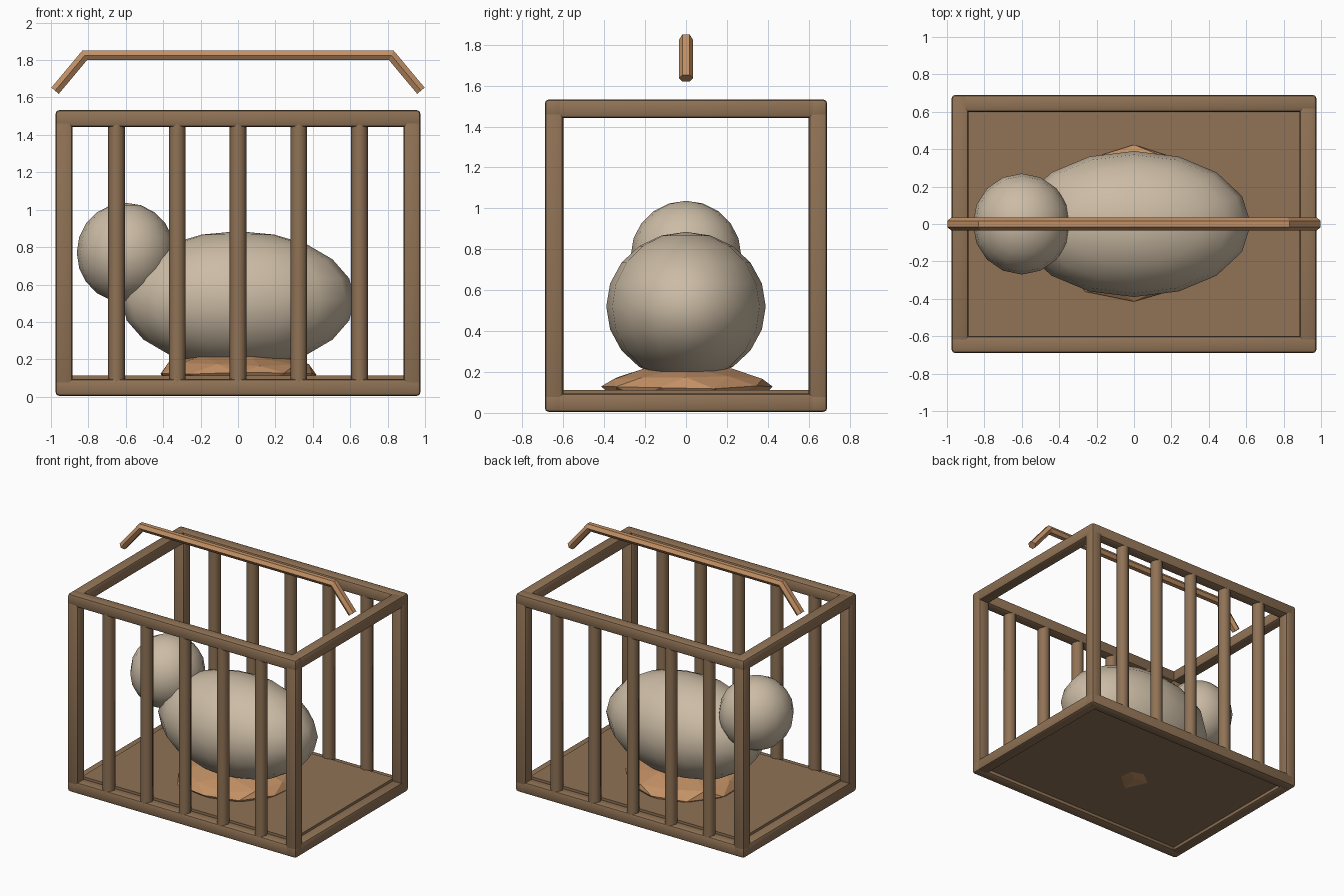
import bpy, bmesh, math, random
from mathutils import Vector

if "Cube" in bpy.data.objects:
    bpy.data.objects.remove(bpy.data.objects["Cube"])

random.seed(4)


def material(name, rgb):
    m = bpy.data.materials.new(name)
    m.diffuse_color = (*rgb, 1)
    m.use_nodes = True
    m.node_tree.nodes["Principled BSDF"].inputs["Base Color"].default_value = m.diffuse_color
    return m


WOOD = material("dark wood", (0.28, 0.17, 0.092))
STRAW = material("straw tan", (0.54, 0.28, 0.13))
FLEECE = material("cream", (0.60, 0.50, 0.375))


def finish(bm, name, mat, smooth=None):
    bmesh.ops.recalc_face_normals(bm, faces=bm.faces)
    mesh = bpy.data.meshes.new(name)
    bm.to_mesh(mesh)
    bm.free()
    ob = bpy.data.objects.new(name, mesh)
    bpy.context.collection.objects.link(ob)
    mesh.materials.append(mat)
    if smooth:
        bpy.ops.object.select_all(action='DESELECT')
        ob.select_set(True)
        bpy.context.view_layer.objects.active = ob
        bpy.ops.object.shade_smooth_by_angle(angle=math.radians(smooth))
    return ob


def box(name, loc, size, bevel=0.0):
    bm = bmesh.new()
    bmesh.ops.create_cube(bm, size=1)
    for v in bm.verts:
        v.co = Vector([v.co[i] * size[i] + loc[i] for i in range(3)])
    if bevel:
        bmesh.ops.bevel(bm, geom=bm.edges[:], offset=bevel, segments=2,
                        profile=0.5, affect='EDGES')
    return finish(bm, name, WOOD, 40 if bevel else None)


def ellipsoid(name, loc, radii):
    bm = bmesh.new()
    bmesh.ops.create_uvsphere(bm, u_segments=16, v_segments=10, radius=1)
    for v in bm.verts:
        v.co = Vector([v.co[i] * radii[i] + loc[i] for i in range(3)])
    return finish(bm, name, FLEECE, 60)


# Cage frame: rails at bottom and top, corner posts
T = 0.09
X, Y = 0.93, 0.645
Z0, Z1 = 0.05, 1.487
for z, level in ((Z0, "bottom"), (Z1, "top")):
    for s in (-1, 1):
        box(level + "_long_rail", (0, s * Y, z), (2 * X + T, T, T), 0.018)
        box(level + "_side_rail", (s * X, 0, z), (T, 2 * Y + T, T), 0.018)
for sx in (-1, 1):
    for sy in (-1, 1):
        box("corner_post", (sx * X, sy * Y, (Z0 + Z1) / 2), (T, T, Z1 - Z0 + T), 0.018)

# Floor panel
box("floor", (0, 0, 0.0715), (1.80, 1.23, 0.083))

# Round bars along the front and back
for sy in (-1, 1):
    for i in range(-2, 3):
        bm = bmesh.new()
        bmesh.ops.create_cone(bm, cap_ends=True, segments=8, radius1=0.045,
                              radius2=0.045, depth=Z1 - Z0)
        bmesh.ops.translate(bm, verts=bm.verts,
                            vec=(i * 0.325, sy * Y, (Z0 + Z1) / 2))
        finish(bm, "bar", WOOD, 50)

# Animal body and head
ellipsoid("body", (0, 0, 0.52), (0.625, 0.39, 0.365))
ellipsoid("head", (-0.6, 0, 0.77), (0.262, 0.27, 0.267))

# Rough low-poly bedding mound
bm = bmesh.new()
bmesh.ops.create_icosphere(bm, subdivisions=2, radius=1)
for v in bm.verts:
    k = 1 + random.uniform(-0.04, 0.04)
    v.co = Vector((v.co.x * 0.43 * k, v.co.y * 0.43 * k,
                   0.125 + v.co.z * 0.1 + random.uniform(-0.008, 0.012)))
finish(bm, "bedding", STRAW)

# Carrying handle: six-sided section swept along a bent path
path = [Vector(p) for p in ((-0.978, 0, 1.636), (-0.82, 0, 1.825),
                            (0.82, 0, 1.825), (0.978, 0, 1.636))]
bm = bmesh.new()
rings = []
for i, p in enumerate(path):
    a = (path[max(i, 1)] - path[max(i, 1) - 1]).normalized()
    j = min(i, len(path) - 2)
    b = (path[j + 1] - path[j]).normalized()
    t = (a + b).normalized()
    up = Vector((-t.z, 0, t.x)) / t.dot(a)
    ring = []
    for k in range(6):
        ang = k * math.pi / 3
        ring.append(bm.verts.new(p + Vector((0, 0.034 * math.cos(ang), 0))
                                 + up * 0.03 * math.sin(ang)))
    rings.append(ring)
for r, s in zip(rings, rings[1:]):
    for k in range(6):
        bm.faces.new((r[k], r[(k + 1) % 6], s[(k + 1) % 6], s[k]))
bm.faces.new(rings[0])
bm.faces.new(rings[-1])
finish(bm, "handle", STRAW)
